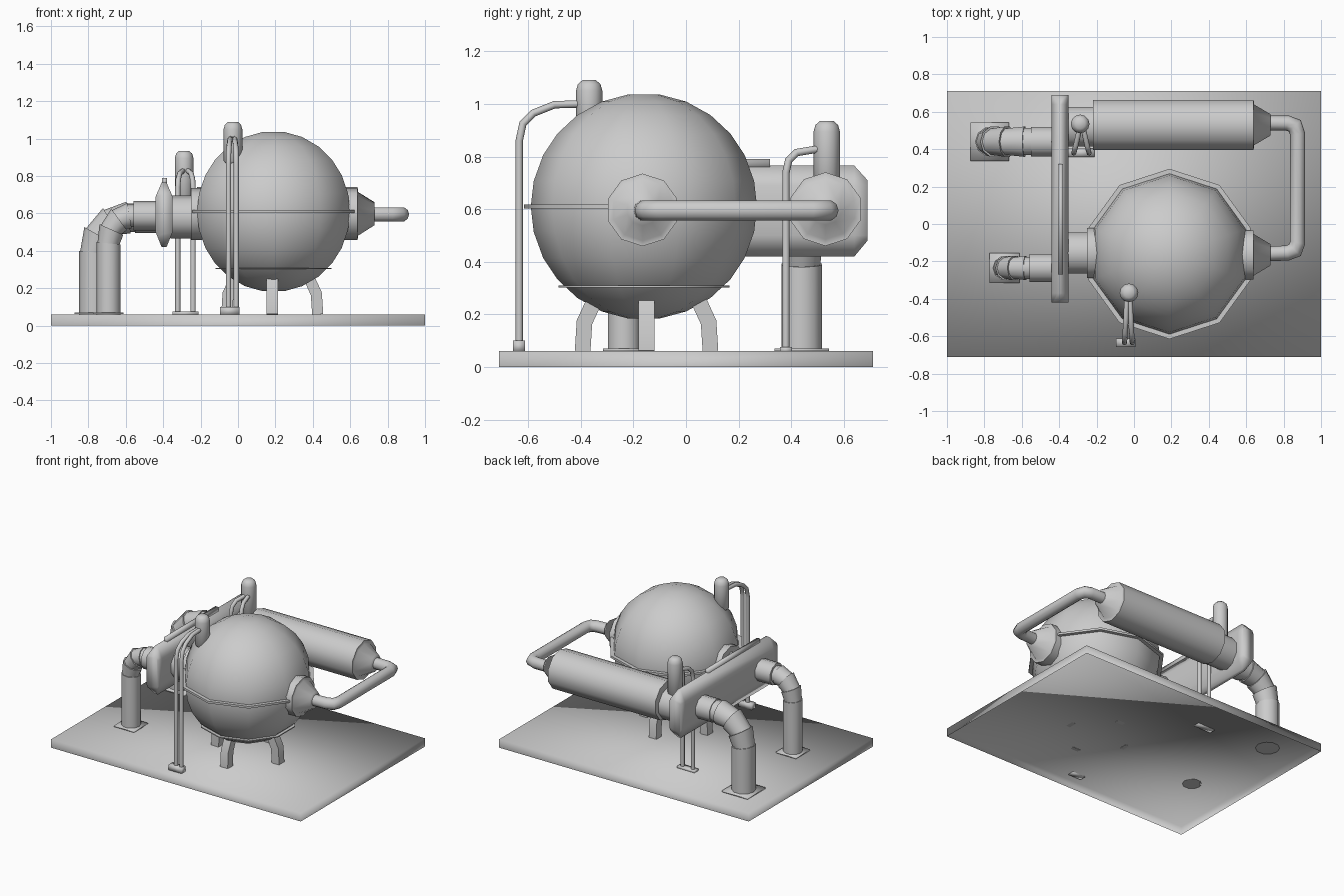
import bpy, bmesh
from math import sin, cos, radians, pi
from mathutils import Vector as V

if "Cube" in bpy.data.objects:
    bpy.data.objects.remove(bpy.data.objects["Cube"])


def loft(name, rings, open_bottom=False, angle=100):
    """Skin a list of equal-length vertex rings and cap the ends."""
    bm = bmesh.new()
    rs = [[bm.verts.new(p) for p in r] for r in rings]
    for a, b in zip(rs, rs[1:]):
        for i in range(len(a)):
            j = (i + 1) % len(a)
            bm.faces.new((a[i], a[j], b[j], b[i]))
    if not open_bottom:
        bm.faces.new(rs[0])
    bm.faces.new(rs[-1])
    bmesh.ops.recalc_face_normals(bm, faces=bm.faces)
    me = bpy.data.meshes.new(name)
    bm.to_mesh(me)
    bm.free()
    me.shade_smooth()
    me.set_sharp_from_angle(angle=radians(angle))
    ob = bpy.data.objects.new(name, me)
    bpy.context.collection.objects.link(ob)
    return ob


def tube(name, pts, radii, sides=10, ref=(0, 1, 0), turn=0, angle=60):
    """Sweep a polygon along a path with mitred corners; ref is the bend axis."""
    pts = [V(p) for p in pts]
    if not isinstance(radii, (list, tuple)):
        radii = [radii] * len(pts)
    rings = []
    for i, p in enumerate(pts):
        before = [q for q in pts[:i] if (q - p).length > 1e-5]
        after = [q for q in pts[i + 1:] if (q - p).length > 1e-5]
        d1 = (p - before[-1]).normalized() if before else V()
        d2 = (after[0] - p).normalized() if after else V()
        t = (d1 + d2).normalized()
        n = t.cross(V(ref)).normalized()
        b = n.cross(t)
        miter = 1 / max(0.5, (d1 if before else d2).dot(t))
        ring = []
        for k in range(sides):
            a = 2 * pi * k / sides + turn
            ring.append(p + radii[i] * (n * cos(a) * miter + b * sin(a)))
        rings.append(ring)
    return loft(name, rings, angle=angle)


def box(name, x0, x1, y0, y1, z0, z1, **kw):
    return loft(name, [[(x0, y0, z), (x1, y0, z), (x1, y1, z), (x0, y1, z)] for z in (z0, z1)], **kw)


def lathe_x(name, y, z, prof, sides=10):
    return tube(name, [(x, y, z) for x, r in prof], [r for x, r in prof], sides)


def lathe_z(name, x, y, prof, sides=10):
    return tube(name, [(x, y, z) for z, r in prof], [r for z, r in prof], sides, (1, 0, 0))


# base slab, hollow underneath
box("base", -1, 1, -0.71, 0.71, 0, 0.06, open_bottom=True)

# spherical tank with two flanges
CX, CY, CZ, R = 0.19, -0.16, 0.61, 0.43
polar = [172, 158, 144, 130, 117, 103, 90, 77, 63, 50, 36, 22, 8]
lathe_z("tank", CX, CY, [(CZ + R * cos(radians(a)), R * sin(radians(a))) for a in polar])
lathe_z("tank_flange", CX, CY, [(0.603, 0.455), (0.618, 0.455)])
lathe_z("tank_lower_flange", CX, CY, [(0.302, 0.325), (0.309, 0.325)])

# four bent legs
for i in range(4):
    u = V((cos(i * pi / 2), sin(i * pi / 2), 0))
    c = V((0.183, -0.15, 0))
    path = [c + u * r + V((0, 0, z)) for r, z in ((0.243, 0.06), (0.236, 0.17), (0.19, 0.27))]
    tube("tank_leg_%d" % i, path, [0.042, 0.042, 0.042], 4, u.cross(V((0, 0, 1))), pi / 4)

# tank nozzles
lathe_x("tank_outlet", -0.165, 0.597, [(0.55, 0.138), (0.638, 0.138), (0.64, 0.117), (0.73, 0.06)])
lathe_x("tank_inlet", -0.155, 0.58, [(-0.36, 0.115), (-0.25, 0.115)])
lathe_x("tank_inlet_collar", -0.155, 0.597, [(-0.25, 0.14), (-0.205, 0.14), (-0.15, 0.13)])

# horizontal drum
lathe_x("drum", 0.53, 0.6, [(-0.22, 0.14), (0.64, 0.14), (0.641, 0.115), (0.73, 0.06)])
lathe_x("drum_neck", 0.52, 0.58, [(-0.36, 0.112), (-0.21, 0.112)])

# connecting pipe between tank and drum
path = [(0.7, -0.16), (0.82, -0.155), (0.86, -0.14), (0.875, -0.1),
        (0.875, 0.48), (0.86, 0.525), (0.82, 0.54), (0.7, 0.54)]
tube("connecting_pipe", [(x, y, 0.595) for x, y in path], 0.04, 10, (0, 0, 1))

# manifold plate with tapered top, bottom and ends
full = [(-0.045, 0.5), (-0.045, 0.69), (-0.013, 0.765), (0.013, 0.765),
        (0.045, 0.69), (0.045, 0.5), (0.013, 0.42), (-0.013, 0.42)]
end = [(-0.045, 0.5), (-0.045, 0.69), (-0.037, 0.71), (0.037, 0.71),
       (0.045, 0.69), (0.045, 0.5), (0.037, 0.48), (-0.037, 0.48)]
loft("manifold", [[(x - 0.395, y, z) for x, z in s]
                  for y, s in ((-0.42, end), (-0.37, full), (0.64, full), (0.69, end))])
box("manifold_rib", -0.405, -0.38, -0.27, 0.32, 0.75, 0.79)


# down pipe with a ribbed elbow and a foot plate
def down_pipe(name, y, x, zb, bend, r, zc, xf, rh, foot):
    cx = x + bend
    lathe_x(name + "_stub", y, zc, [(-0.43, rh), (xf, rh)])
    pts, radii = [(x, y, 0.06), (x, y, zb)], [r, r]
    steps = 3
    for k in range(steps):
        for f, s in ((0, 0.92), (1, 1.06)):
            a = radians(90 * (k + f) / steps)
            pts.append((cx - bend * cos(a), y, zb + (zc - zb) * sin(a)))
            radii.append(r * s)
    pts += [(cx, y, zc), (xf + 0.01, y, zc)]
    radii += [r * 0.95] * 2
    tube(name, pts, radii)
    box(name + "_foot", x - foot, x + foot, y - foot, y + foot, 0.061, 0.07)


down_pipe("front_down_pipe", -0.235, -0.692, 0.44, 0.112, 0.064, 0.588, -0.56, 0.078, 0.08)
down_pipe("rear_down_pipe", 0.44, -0.77, 0.39, 0.185, 0.08, 0.578, -0.55, 0.082, 0.103)


# upright gauge with a domed top
def gauge(name, x, y, z0, z1):
    lathe_z(name, x, y, [(z0, 0.03), (z0 + 0.02, 0.05), (z1 - 0.04, 0.05),
                         (z1 - 0.015, 0.043), (z1, 0.026)], 12)


gauge("front_gauge", -0.027, -0.368, 0.86, 1.09)
gauge("rear_gauge", -0.288, 0.535, 0.66, 0.935)

# paired thin lines from floor to each gauge
for s in (-1, 1):
    side = "left" if s < 0 else "right"
    f = [(0.021, -0.634, 0.07), (0.021, -0.634, 0.86), (0.02, -0.62, 0.925),
         (0.017, -0.58, 0.965), (0.013, -0.5, 0.997), (0.008, -0.39, 1.0)]
    tube("front_line_" + side, [(-0.03 + s * x, y, z) for x, y, z in f], 0.014, 8, (1, 0, 0))
    b = [(0.041, 0.38, 0.07), (0.041, 0.38, 0.74), (0.038, 0.39, 0.785),
         (0.03, 0.42, 0.815), (0.01, 0.51, 0.83)]
    tube("rear_line_" + side, [(-0.281 + s * x, y, z) for x, y, z in b], 0.014, 8, (1, 0, 0))

box("front_line_foot", -0.095, 0.008, -0.657, -0.612, 0.055, 0.1)
box("rear_line_foot", -0.35, -0.212, 0.357, 0.403, 0.055, 0.075)
